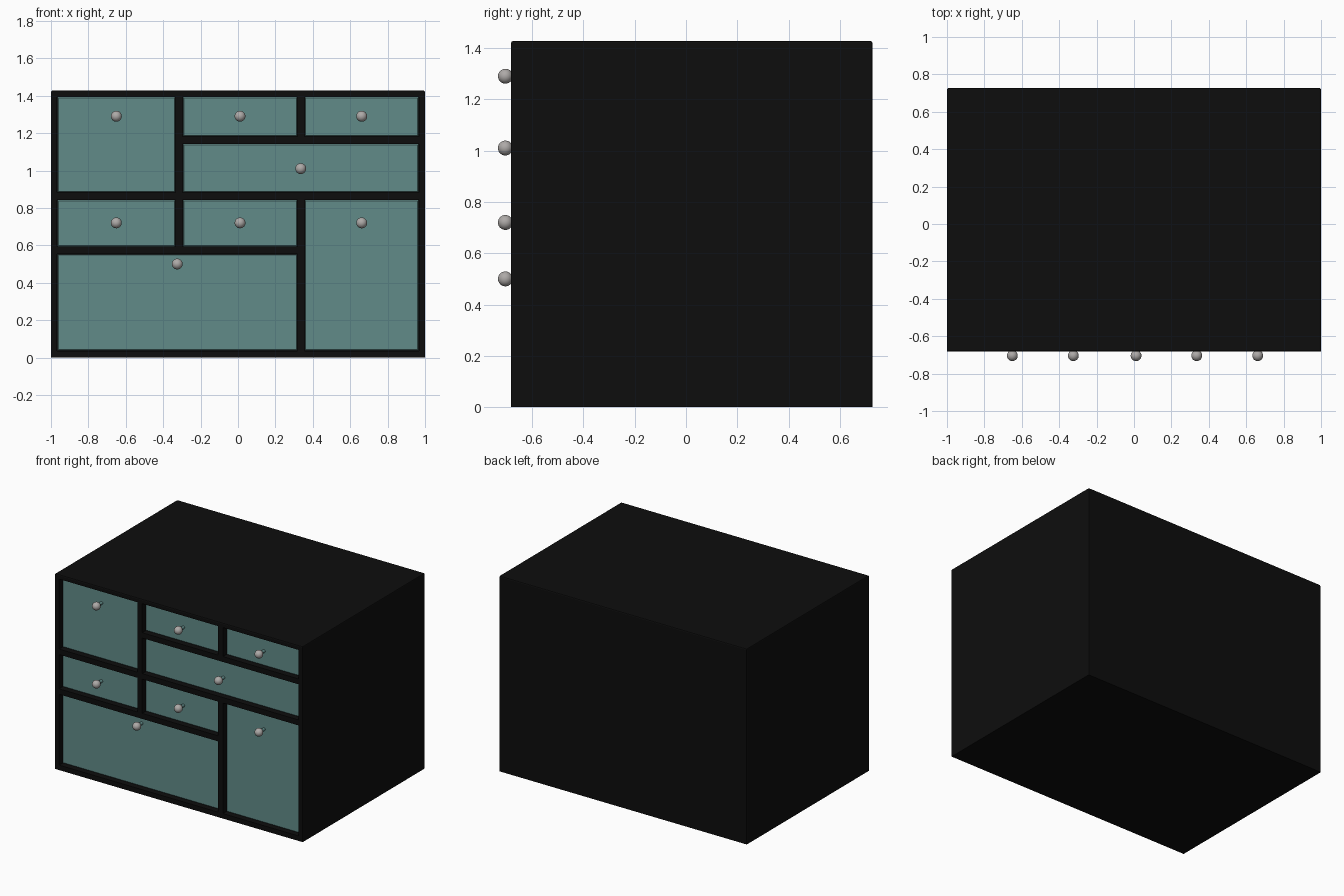
import bpy, bmesh
from mathutils import Matrix, Vector

if "Cube" in bpy.data.objects:
    bpy.data.objects.remove(bpy.data.objects["Cube"])

FRONT, BACK, TOP = -0.682, 0.727, 1.427
FACE = -0.645          # drawer face, set back from the frame


def material(name, rgb):
    m = bpy.data.materials.new(name)
    m.diffuse_color = (*rgb, 1)
    m.use_nodes = True
    m.node_tree.nodes["Principled BSDF"].inputs["Base Color"].default_value = m.diffuse_color
    return m


black = material("black_lacquer", (0.004, 0.004, 0.004))
teal = material("teal_paint", (0.12, 0.26, 0.25))
metal = material("brushed_metal", (0.42, 0.40, 0.39))


def finish(bm, name, mat):
    bmesh.ops.recalc_face_normals(bm, faces=bm.faces)
    me = bpy.data.meshes.new(name)
    bm.to_mesh(me)
    bm.free()
    ob = bpy.data.objects.new(name, me)
    bpy.context.collection.objects.link(ob)
    me.materials.append(mat)
    return ob


def box(name, x0, x1, y0, y1, z0, z1, mat, bevel=0, pick=None, segments=1):
    bm = bmesh.new()
    size = Vector((x1 - x0, y1 - y0, z1 - z0))
    mid = Vector((x0 + x1, y0 + y1, z0 + z1)) / 2
    bmesh.ops.create_cube(bm, size=1, matrix=Matrix.Translation(mid) @ Matrix.Diagonal((*size, 1)))
    if bevel:
        edges = [e for e in bm.edges if pick(e)]
        bmesh.ops.bevel(bm, geom=edges, offset=bevel, segments=segments,
                        affect='EDGES', profile=0.5)
    return finish(bm, name, mat)


def smooth(ob):
    bpy.ops.object.select_all(action='DESELECT')
    ob.select_set(True)
    bpy.context.view_layer.objects.active = ob
    bpy.ops.object.shade_smooth_by_angle()


def on_top_or_back(e):
    return (all(v.co.z > TOP - 0.01 for v in e.verts)
            or all(v.co.y > BACK - 0.01 for v in e.verts) and any(v.co.z > 0.1 for v in e.verts))


def on_front(e):
    return all(v.co.y < FACE + 0.01 for v in e.verts)


# Knob: turned profile (radius, height), a stem ending in a ball
def knob(name, x, z):
    bm = bmesh.new()
    bmesh.ops.create_uvsphere(bm, u_segments=24, v_segments=16, radius=0.029,
                              matrix=Matrix.Translation((x, -0.704, z)))
    smooth(finish(bm, name, metal))
    bm = bmesh.new()
    bmesh.ops.create_cone(bm, cap_ends=True, segments=20, radius1=0.011, radius2=0.011, depth=0.07,
                          matrix=Matrix.Translation((x, -0.665, z)) @ Matrix.Rotation(1.5707963, 4, 'X'))
    smooth(finish(bm, name + "_stem", teal))


# Layout: drawer x range, z range, knob height
L, M, R = (-0.967, -0.334), (-0.296, 0.318), (0.356, 0.967)
drawers = [
    ("upper_left", L[0], L[1], 0.883, 1.394, 1.29),
    ("top_middle", M[0], M[1], 1.182, 1.394, 1.29),
    ("top_right", R[0], R[1], 1.182, 1.394, 1.29),
    ("upper_wide", M[0], R[1], 0.883, 1.143, 1.01),
    ("middle_left", L[0], L[1], 0.593, 0.843, 0.72),
    ("middle_centre", M[0], M[1], 0.593, 0.843, 0.72),
    ("tall_right", R[0], R[1], 0.036, 0.843, 0.72),
    ("lower_wide", L[0], M[1], 0.036, 0.553, 0.50),
]

# Carcass with one opening cut per drawer
carcass = box("carcass", -1, 1, FRONT, BACK, 0, TOP, black, 0.008, on_top_or_back, 2)
cutters = []
for name, x0, x1, z0, z1, kz in drawers:
    c = box(name + "_cutter", x0, x1, FRONT - 0.1, BACK - 0.04, z0, z1, black)
    mod = carcass.modifiers.new(name, 'BOOLEAN')
    mod.operation, mod.solver, mod.object = 'DIFFERENCE', 'EXACT', c
    cutters.append(c)
bpy.context.view_layer.objects.active = carcass
for mod in list(carcass.modifiers):
    bpy.ops.object.modifier_apply(modifier=mod.name)
for c in cutters:
    bpy.data.objects.remove(c)

# Drawers and knobs
GAP = 0.002
for name, x0, x1, z0, z1, kz in drawers:
    box(name + "_drawer", x0 + GAP, x1 - GAP, FACE, BACK - 0.06, z0 + GAP, z1 - GAP,
        teal, 0.004, on_front)
    knob(name + "_knob", (x0 + x1) / 2, kz)
